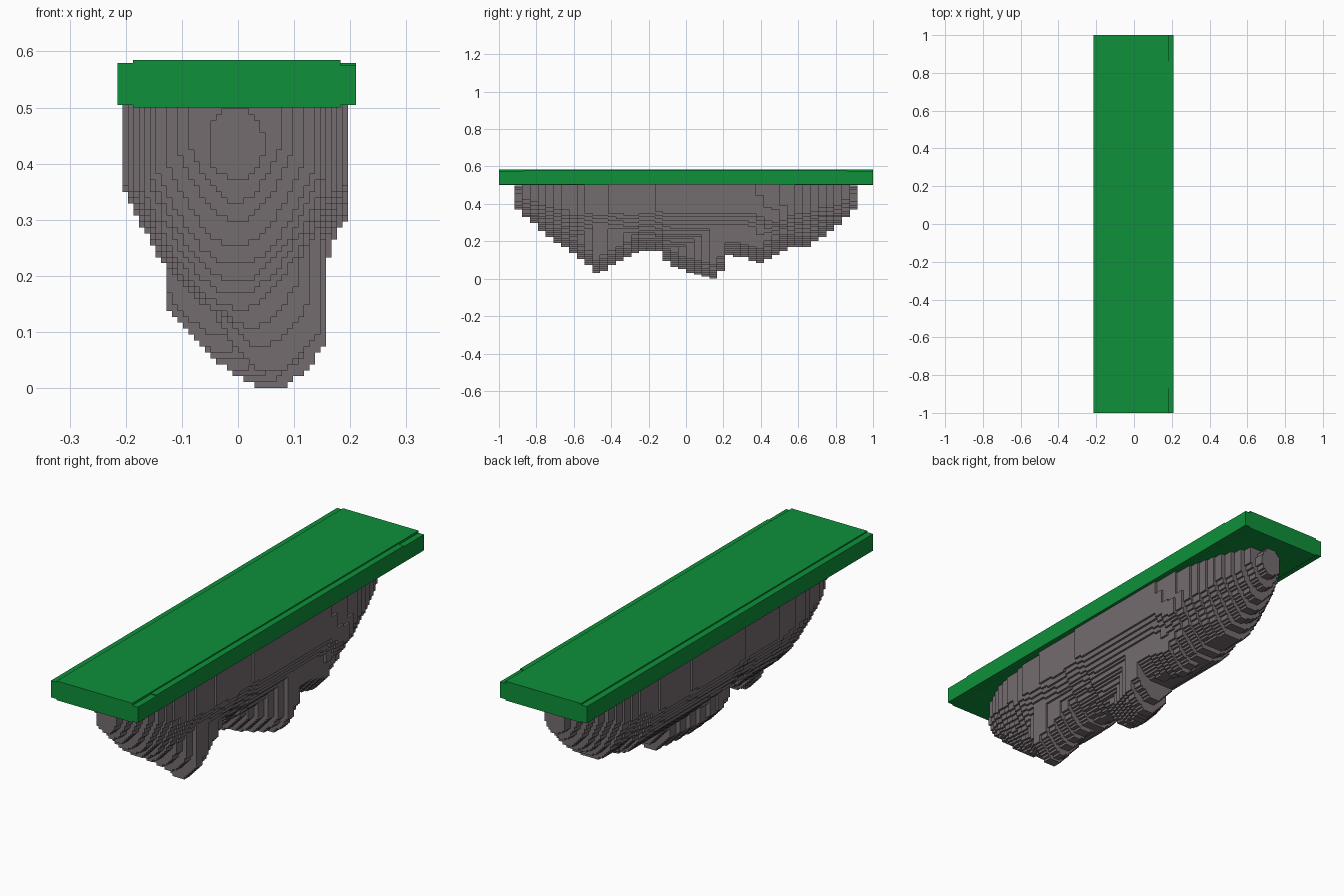
import bpy, bmesh, math

if "Cube" in bpy.data.objects:
    bpy.data.objects.remove(bpy.data.objects["Cube"])

DX, DY, DZ = 0.0098, 0.0417, 0.0106   # voxel size


def material(name, rgb):
    m = bpy.data.materials.new(name)
    m.diffuse_color = (*rgb, 1)
    m.use_nodes = True
    m.node_tree.nodes["Principled BSDF"].inputs["Base Color"].default_value = m.diffuse_color
    return m


def make_object(name, bm, mat):
    me = bpy.data.meshes.new(name)
    bm.to_mesh(me)
    bm.free()
    ob = bpy.data.objects.new(name, me)
    bpy.context.collection.objects.link(ob)
    me.materials.append(mat)
    return ob


def lerp(table, v):
    if v <= table[0][0]:
        return table[0][1]
    for (a, fa), (b, fb) in zip(table, table[1:]):
        if v <= b:
            return fa + (fb - fa) * (v - a) / (b - a)
    return table[-1][1]


def box(bm, x0, x1, y0, y1, z0, z1):
    vs = bmesh.ops.create_cube(bm, size=1)["verts"]
    for v in vs:
        v.co = (x1 if v.co.x > 0 else x0, y1 if v.co.y > 0 else y0, z1 if v.co.z > 0 else z0)


grass = material("grass", (0.0044, 0.28, 0.041))
stone = material("stone", (0.178, 0.15, 0.156))

# grass slab: tall middle, lower edge strips with notched right corners
bm = bmesh.new()
box(bm, -0.187, 0.183, -1, 1, 0.5, 0.585)
box(bm, -0.215, -0.187, -1, 1, 0.505, 0.579)
box(bm, 0.183, 0.21, -1, 1, 0.505, 0.575)
box(bm, 0.183, 0.21, -0.87, 0.86, 0.575, 0.579)
make_object("grass_slab", bm, grass)

# rock underside: lowest height, half width and spike centre along the length
bottom = [(-.9, .375), (-.86, .335), (-.81, .295), (-.75, .23), (-.67, .18), (-.6, .14), (-.52, .075),
          (-.479, .03), (-.43, .05), (-.38, .085), (-.3, .12), (-.22, .155), (-.15, .15), (-.1, .09),
          (-.05, .06), (.05, .025), (.1, .012), (.146, 0), (.19, .045), (.21, .125), (.3, .115),
          (.4, .088), (.5, .14), (.57, .17), (.66, .165), (.7, .21), (.8, .27), (.9, .38)]
half = [(-.9, .05), (-.86, .08), (-.81, .103), (-.77, .122), (-.73, .14), (-.69, .15), (-.6, .165),
        (-.5, .18), (-.35, .19), (0, .2), (.4, .195), (.6, .175), (.7, .15), (.78, .122),
        (.82, .103), (.86, .08), (.9, .05)]
spike_x = [(-.8, 0), (-.6, .01), (-.48, .06), (-.3, .03), (-.2, -.02), (-.08, -.035), (.0, -.01),
           (.146, .06), (.4, .06), (.6, .03), (.85, 0)]

cells = set()
for j in range(-22, 22):
    y = (j + 0.5) * DY
    b, w, c = lerp(bottom, y), lerp(half, y), lerp(spike_x, y)
    hull_b = max(b, 0.13)
    for k in range(round(b / DZ), 48):
        z = (k + 0.5) * DZ
        # hanging spike near the bottom
        s = w * min(0.5, 0.07 + 0.5 * (max(0, z - b) / 0.1) ** 0.7)
        lo, hi = c - s, c + s
        # main rounded body above it
        if z > hull_b:
            h = w * min(1, 1.28 * ((z - hull_b) / (0.5 - hull_b)) ** 0.5)
            lo, hi = min(lo, -0.004 - h), max(hi, -0.004 + h)
        # closed round tips at both ends
        if abs(y) > 0.88:
            h = 0.05 * math.sqrt(max(0, 1 - ((z - 0.435) / 0.064) ** 2))
            lo, hi = -h - 0.004, h - 0.004
        # shoulder bulge on the right
        hi += 0.035 * math.exp(-((y - .48) / .09) ** 2 - ((z - .3) / .06) ** 2)
        lo, hi = round(lo / DX), round(hi / DX)
        for i in range(max(lo, -21), min(hi, 22)):
            cells.add((i, j, k))

# keep only the exposed voxel faces
bm = bmesh.new()
verts = {}


def vert(p):
    if p not in verts:
        verts[p] = bm.verts.new((p[0] * DX, p[1] * DY, min(p[2] * DZ, 0.505)))
    return verts[p]


for cell in cells:
    for axis in range(3):
        u, v = (axis + 1) % 3, (axis + 2) % 3
        for side in (0, 1):
            n = list(cell)
            n[axis] += 2 * side - 1
            if tuple(n) in cells:
                continue
            quad = []
            for du, dv in ((0, 0), (1, 0), (1, 1), (0, 1)):
                p = list(cell)
                p[axis] += side
                p[u] += du
                p[v] += dv
                quad.append(vert(tuple(p)))
            bm.faces.new(quad if side else quad[::-1])
bmesh.ops.dissolve_limit(bm, angle_limit=0.02, verts=bm.verts, edges=bm.edges)
make_object("rock_underside", bm, stone)
